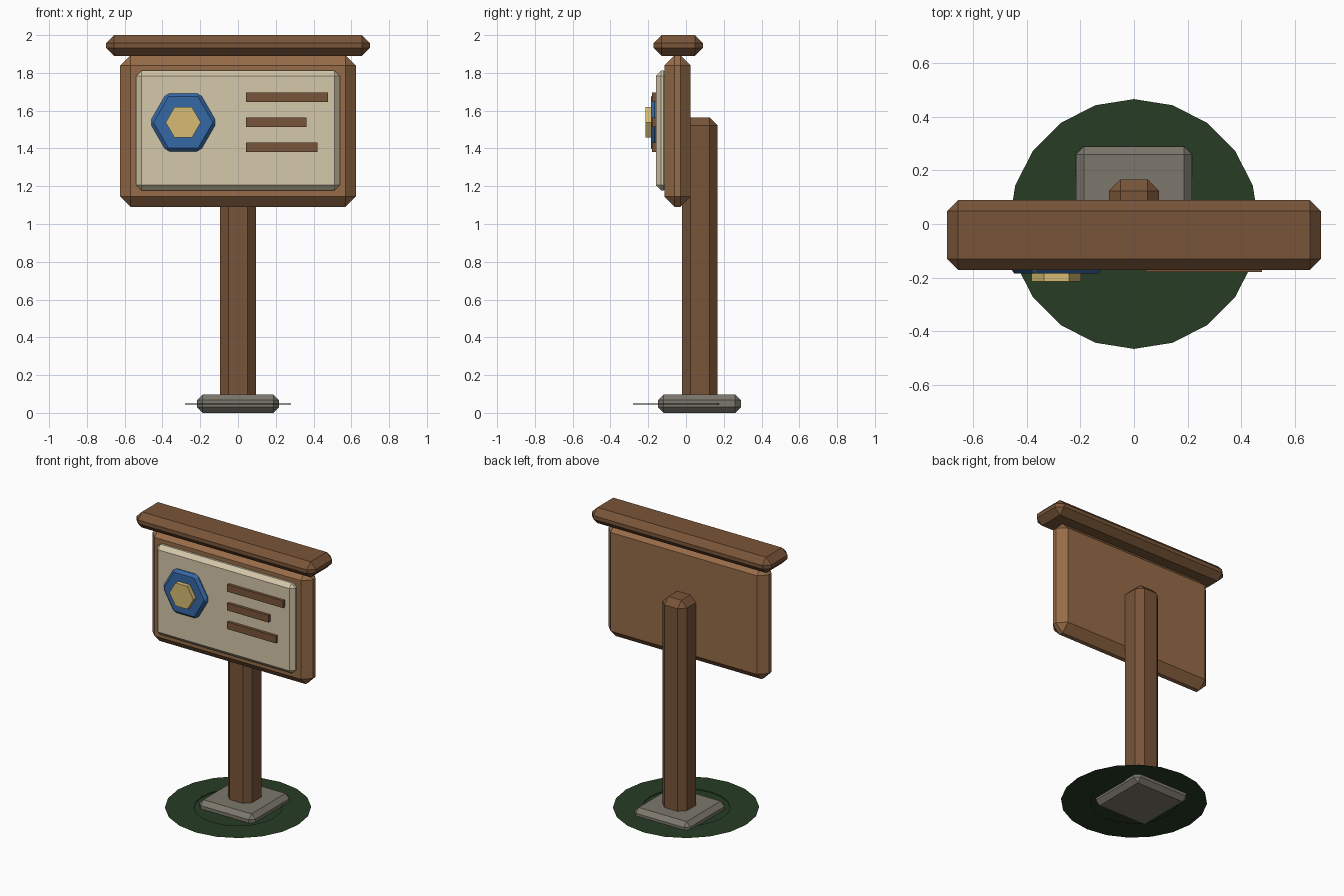
import bpy, bmesh
from math import cos, sin, pi

if "Cube" in bpy.data.objects:
    bpy.data.objects.remove(bpy.data.objects["Cube"])


def material(name, rgb):
    m = bpy.data.materials.new(name)
    m.diffuse_color = (*rgb, 1)
    m.use_nodes = True
    m.node_tree.nodes["Principled BSDF"].inputs["Base Color"].default_value = m.diffuse_color
    return m


WOOD = material("dark_wood", (0.19, 0.09, 0.04))
FRAME = material("light_wood", (0.31, 0.15, 0.065))
CREAM = material("cream", (0.66, 0.57, 0.40))
BLUE = material("blue", (0.035, 0.14, 0.38))
GOLD = material("gold", (0.67, 0.50, 0.17))
STONE = material("stone", (0.20, 0.185, 0.15))
GRASS = material("grass", (0.02, 0.045, 0.018))


def finish(name, bm, mat, bevel=0):
    if bevel:
        bmesh.ops.bevel(bm, geom=bm.edges[:], offset=bevel, segments=1,
                        affect='EDGES', clamp_overlap=True)
    me = bpy.data.meshes.new(name)
    bm.to_mesh(me)
    bm.free()
    me.materials.append(mat)
    ob = bpy.data.objects.new(name, me)
    bpy.context.collection.objects.link(ob)
    return ob


def box(name, x, y, z, mat, bevel=0):
    """Chamfered box from (min, max) ranges."""
    bm = bmesh.new()
    bmesh.ops.create_cube(bm, size=1)
    for v in bm.verts:
        v.co = [(r[0] + r[1]) / 2 + c * (r[1] - r[0])
                for c, r in zip(v.co, (x, y, z))]
    return finish(name, bm, mat, bevel)


def hexagon(name, cx, cz, r, y0, y1, mat, bevel=0):
    """Hexagonal plate with its axis along y and points left and right."""
    bm = bmesh.new()
    rings = [[bm.verts.new((cx + r * cos(i * pi / 3), y, cz + r * sin(i * pi / 3)))
              for i in range(6)] for y in (y0, y1)]
    for ring in rings:
        bm.faces.new(ring)
    for i in range(6):
        j = (i + 1) % 6
        bm.faces.new((rings[0][i], rings[0][j], rings[1][j], rings[1][i]))
    bmesh.ops.recalc_face_normals(bm, faces=bm.faces[:])
    return finish(name, bm, mat, bevel)


# Stone foot and post
box("base_stone", (-0.217, 0.217), (-0.148, 0.29), (0, 0.098), STONE, 0.03)
box("post", (-0.094, 0.094), (-0.02, 0.167), (0.02, 1.565), WOOD, 0.043)

# Board, roof cap and notice panel
box("board", (-0.624, 0.624), (-0.115, 0.025), (1.09, 1.893), FRAME, 0.055)
box("roof_cap", (-0.698, 0.698), (-0.172, 0.09), (1.89, 2.0), WOOD, 0.042)
box("notice_panel", (-0.539, 0.539), (-0.16, -0.09), (1.178, 1.812), CREAM, 0.028)

# Hexagonal badge
hexagon("badge", -0.29, 1.538, 0.178, -0.185, -0.135, BLUE, 0.018)
hexagon("badge_centre", -0.29, 1.538, 0.093, -0.215, -0.165, GOLD)

# Raised strips
for i, (x1, z) in enumerate(((0.477, 1.67), (0.363, 1.538), (0.42, 1.407))):
    box(f"strip_{i + 1}", (0.042, x1), (-0.18, -0.14), (z - 0.025, z + 0.025), WOOD)

# Grass patch: flat disc with a slightly sunken middle
bm = bmesh.new()
N = 20
loops = [[bm.verts.new((r * cos(2 * pi * i / N), r * sin(2 * pi * i / N), z))
          for i in range(N)] for r, z in ((0.466, 0.05), (0.28, 0.05), (0.28, 0.045))]
for a, b in zip(loops, loops[1:]):
    for i in range(N):
        j = (i + 1) % N
        bm.faces.new((a[i], a[j], b[j], b[i]))
bm.faces.new(loops[2])
finish("grass_patch", bm, GRASS)
